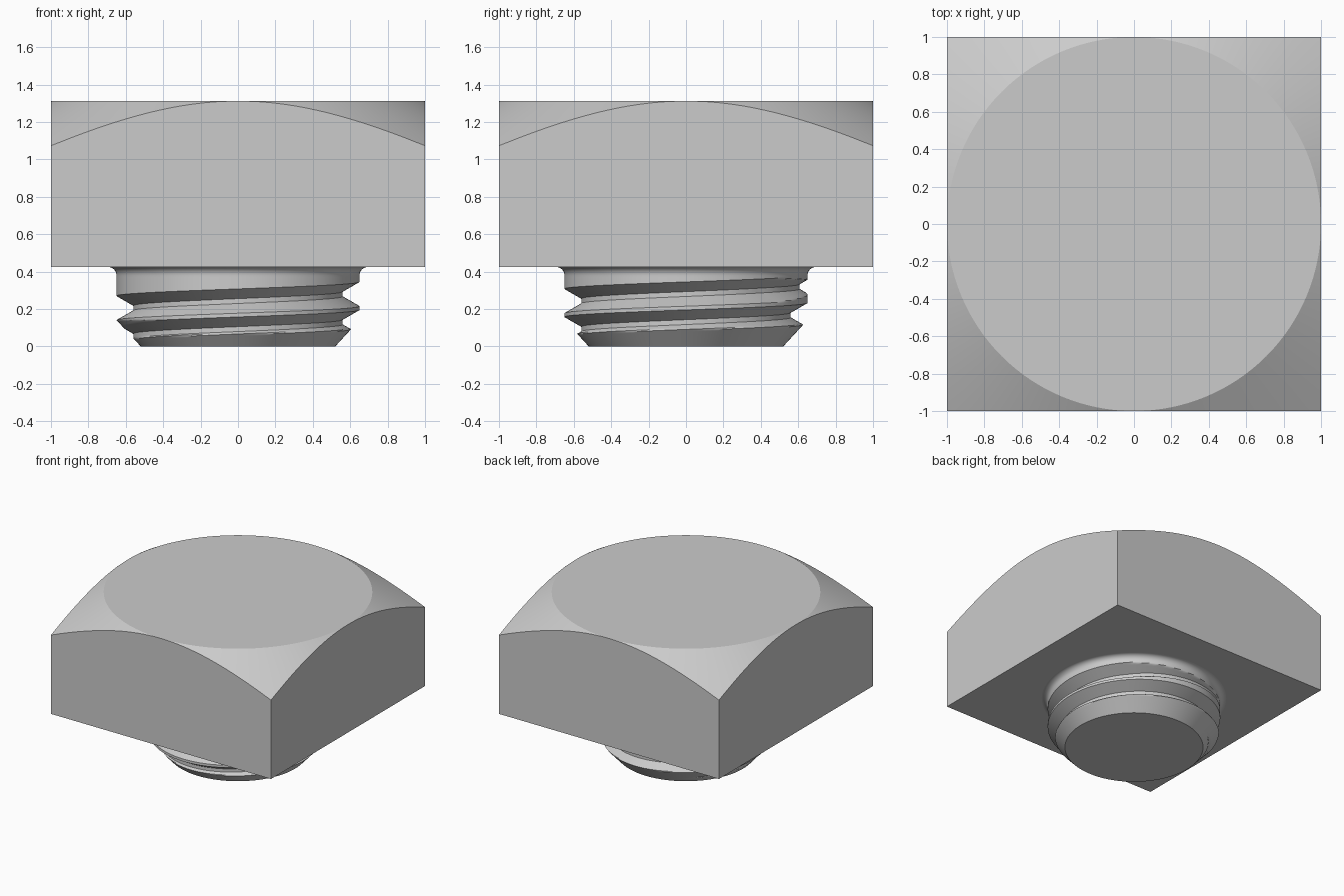
import bpy, bmesh
from math import sin, cos, pi, tau, sqrt, radians

cube = bpy.data.objects.get("Cube")
if cube:
    bpy.data.objects.remove(cube, do_unlink=True)

steel = bpy.data.materials.new("steel_grey")
steel.use_nodes = True
GREY = (0.6, 0.6, 0.6, 1)
steel.diffuse_color = GREY
steel.node_tree.nodes["Principled BSDF"].inputs["Base Color"].default_value = GREY

SEG = 128            # divisions around the axis
TOP, SEAT = 1.312, 0.425


def finish(bm, name, angle):
    bmesh.ops.remove_doubles(bm, verts=bm.verts, dist=1e-4)
    bmesh.ops.recalc_face_normals(bm, faces=bm.faces)
    mesh = bpy.data.meshes.new(name)
    bm.to_mesh(mesh)
    bm.free()
    mesh.materials.append(steel)
    obj = bpy.data.objects.new(name, mesh)
    bpy.context.collection.objects.link(obj)
    bpy.ops.object.select_all(action='DESELECT')
    obj.select_set(True)
    bpy.context.view_layer.objects.active = obj
    bpy.ops.object.shade_smooth_by_angle(angle=radians(angle))
    return obj


def ring(bm, radius, z):
    return [bm.verts.new((radius * cos(tau * i / SEG), radius * sin(tau * i / SEG), z))
            for i in range(SEG)]


# Square head, its corners cut back by a 30 degree cone
bm = bmesh.new()
circle = ring(bm, 1, TOP)
rim = []
for i in range(SEG):
    a = tau * i / SEG
    r = 1 / max(abs(cos(a)), abs(sin(a)))
    rim.append(bm.verts.new((r * cos(a), r * sin(a), TOP - (r - 1) / sqrt(3))))
quarter = SEG // 4
corners = [quarter // 2 + quarter * k for k in range(4)]
base = [bm.verts.new((rim[c].co.x, rim[c].co.y, SEAT)) for c in corners]
for i in range(SEG):                                   # conical chamfer
    j = (i + 1) % SEG
    if i % quarter == 0:
        bm.faces.new((circle[j], rim[i], rim[j]))
    elif j % quarter == 0:
        bm.faces.new((circle[i], rim[i], rim[j]))
    else:
        bm.faces.new((circle[i], rim[i], rim[j], circle[j]))
bm.faces.new(circle)
bm.faces.new(base)
for k in range(4):                                     # flat sides
    edge = [rim[(corners[k] + n) % SEG] for n in range(quarter + 1)]
    bm.faces.new([base[k]] + edge + [base[(k + 1) % 4]])
finish(bm, "square_head", 20)

# Threaded shank: right-hand groove that runs out below the head
PITCH, CREST, ROOT = 0.15, 0.65, 0.56
GROOVE_Z = 0.28      # height of the last groove at +x
NECK = 0.37          # the plain neck starts here
ROWS = 24            # rows per thread turn


def shank_radius(angle, z):
    offset = z - GROOVE_Z - PITCH * angle / tau
    turn = round(offset / PITCH)
    unrolled = angle + tau * turn
    lift = min(1, max(0, (unrolled - pi / 4) / (pi / 2))) * (CREST - ROOT)
    distance = abs(offset - turn * PITCH)
    flank = ROOT + lift + max(0, distance - 0.013) * sqrt(3)
    return min(CREST, flank, 0.52 + 0.92 * z)


bm = bmesh.new()
# Row heights within one turn, placed on the edges of root, flanks and crest
key = [0, 0.013, 0.065, 0.085, 0.137, PITCH]
counts = [2, 8, 4, 8, 2]
phases = [a + (b - a) * n / c for a, b, c in zip(key, key[1:], counts) for n in range(c)]
heights = [GROOVE_Z + PITCH * t + p for t in range(-4, 2) for p in phases]
grid = []
for i in range(SEG + 1):
    a = tau * i / SEG
    column = []
    for h in heights:
        z = min(NECK, max(0, h + PITCH * a / tau))
        r = shank_radius(a, z)
        column.append(bm.verts.new((r * cos(a), r * sin(a), z)))
    grid.append(column)
for left, right in zip(grid, grid[1:]):
    for n in range(len(heights) - 1):
        quad = (left[n], right[n], right[n + 1], left[n + 1])
        zs = [v.co.z for v in quad]
        if max(zs) - min(zs) > 1e-5:
            bm.faces.new(quad)
bm.faces.new([column[0] for column in grid[:-1]])      # end face

# Rounded fillet between neck and head
previous = ring(bm, CREST, NECK)
FILLET = SEAT - 0.38
for n in range(9):
    a = pi / 2 * n / 8
    current = ring(bm, CREST + FILLET * (1 - cos(a)), 0.38 + FILLET * sin(a))
    for i in range(SEG):
        j = (i + 1) % SEG
        bm.faces.new((previous[i], previous[j], current[j], current[i]))
    previous = current
bmesh.ops.remove_doubles(bm, verts=bm.verts, dist=1e-4)
bmesh.ops.delete(bm, geom=[v for v in bm.verts if not v.link_faces], context='VERTS')
finish(bm, "threaded_shank", 35)
